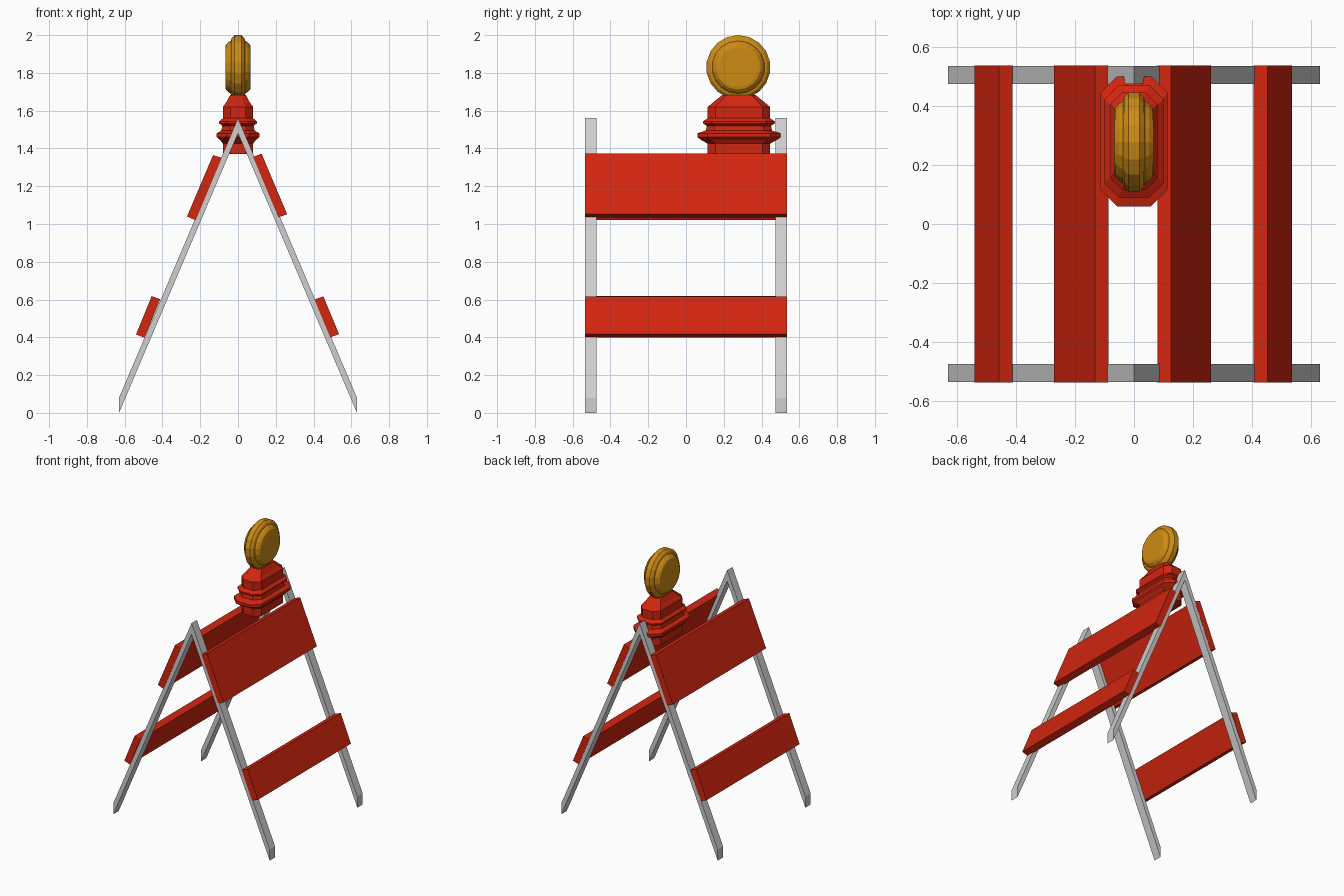
import bpy, bmesh, math

cube = bpy.data.objects.get("Cube")
if cube:
    bpy.data.objects.remove(cube, do_unlink=True)


def material(name, rgb):
    m = bpy.data.materials.new(name)
    m.use_nodes = True
    m.diffuse_color = (*rgb, 1)
    bsdf = next(n for n in m.node_tree.nodes if n.type == 'BSDF_PRINCIPLED')
    bsdf.inputs["Base Color"].default_value = (*rgb, 1)
    return m


RED = material("signal red", (0.65, 0.019, 0.005))
GREY = material("galvanised grey", (0.62, 0.62, 0.62))
AMBER = material("amber lens", (0.62, 0.26, 0.007))


def loft(name, rings, mat, origin=(0, 0, 0)):
    """Skin a stack of equal-length point rings and cap both ends."""
    bm = bmesh.new()
    loops = [[bm.verts.new(p) for p in ring] for ring in rings]
    n = len(loops[0])
    for a, b in zip(loops, loops[1:]):
        for i in range(n):
            j = (i + 1) % n
            bm.faces.new((a[i], a[j], b[j], b[i]))
    bm.faces.new(loops[0][::-1])
    bm.faces.new(loops[-1])
    bmesh.ops.recalc_face_normals(bm, faces=bm.faces)
    mesh = bpy.data.meshes.new(name)
    bm.to_mesh(mesh)
    bm.free()
    mesh.materials.append(mat)
    obj = bpy.data.objects.new(name, mesh)
    obj.location = origin
    bpy.context.collection.objects.link(obj)
    return obj


def extrude_y(name, profile, y0, y1, mat):
    return loft(name, [[(x, y, z) for x, z in profile] for y in (y0, y1)], mat)


# A-frame legs: one folded profile at each end, feet cut vertically
half = [(0.63, 0.08), (0.63, 0.0), (0, 1.48)]
leg_profile = [(0, 1.56)] + half + [(-x, z) for x, z in half[1::-1]]
for name, y0, y1 in (("front_legs", -0.535, -0.473), ("back_legs", 0.473, 0.535)):
    extrude_y(name, leg_profile, y0, y1, GREY)

# Boards lying on the outer slope of the legs
boards = {
    "left_upper_board": [(0.08, 1.355), (0.125, 1.372), (0.26, 1.052), (0.214, 1.035)],
    "left_lower_board": [(0.405, 0.60), (0.452, 0.617), (0.535, 0.417), (0.488, 0.40)],
    "right_upper_board": [(-0.086, 1.35), (-0.132, 1.365), (-0.27, 1.04), (-0.224, 1.02)],
    "right_lower_board": [(-0.412, 0.602), (-0.457, 0.618), (-0.54, 0.415), (-0.495, 0.398)],
}
for name, profile in boards.items():
    extrude_y(name, profile, -0.536, 0.536, RED)


# Lamp housing: stacked chamfered rectangles
def octagon(hx, hy, c, z):
    return [(hx, -hy + c, z), (hx, hy - c, z), (hx - c, hy, z), (-hx + c, hy, z),
            (-hx, hy - c, z), (-hx, -hy + c, z), (-hx + c, -hy, z), (hx - c, -hy, z)]


# half width, half depth, chamfer, height
housing = [
    (0.080, 0.165, 0.040, 1.37), (0.080, 0.165, 0.040, 1.425),
    (0.095, 0.200, 0.050, 1.445), (0.113, 0.220, 0.055, 1.46),
    (0.113, 0.220, 0.055, 1.48), (0.088, 0.175, 0.045, 1.495),
    (0.083, 0.170, 0.042, 1.52), (0.100, 0.190, 0.048, 1.533),
    (0.100, 0.190, 0.048, 1.543), (0.080, 0.165, 0.040, 1.56),
    (0.080, 0.165, 0.040, 1.62), (0.062, 0.135, 0.032, 1.645),
    (0.042, 0.090, 0.022, 1.682),
]
loft("lamp_housing", [octagon(*s) for s in housing], RED, (0, 0.28, 0))

# Lamp lens: stepped disc turned about the x axis, mirrored left to right
side = [(0.018, 0.170), (0.033, 0.155), (0.038, 0.140), (0.050, 0.133),
        (0.064, 0.118), (0.067, 0.104)]
SEGMENTS = 18
lens_profile = [(-x, r) for x, r in reversed(side)] + side
rings = [[(x, r * math.sin(math.tau * i / SEGMENTS), r * math.cos(math.tau * i / SEGMENTS))
          for i in range(SEGMENTS)] for x, r in lens_profile]
loft("lamp_lens", rings, AMBER, (0, 0.277, 1.83))
